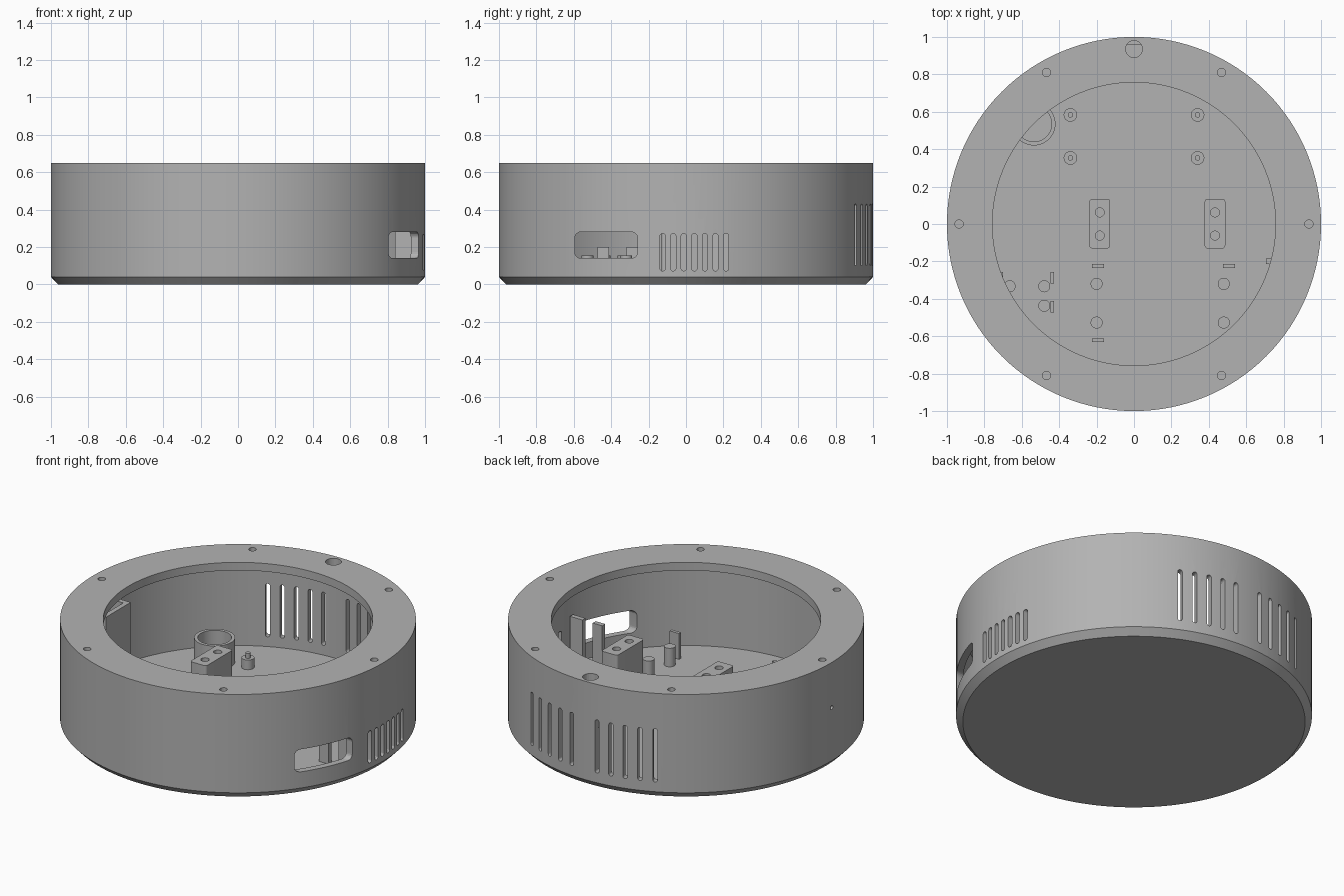
import bpy, bmesh, math
from mathutils import Matrix, Vector

if "Cube" in bpy.data.objects:
    bpy.data.objects.remove(bpy.data.objects["Cube"])

grey = bpy.data.materials.new("plain grey")
grey.diffuse_color = (0.45, 0.45, 0.45, 1)
grey.use_nodes = True
grey.node_tree.nodes["Principled BSDF"].inputs["Base Color"].default_value = grey.diffuse_color
FLOOR = 0.04


def finish(name, bm, smooth=True):
    bmesh.ops.recalc_face_normals(bm, faces=bm.faces[:])
    me = bpy.data.meshes.new(name)
    bm.to_mesh(me)
    bm.free()
    ob = bpy.data.objects.new(name, me)
    bpy.context.collection.objects.link(ob)
    me.materials.append(grey)
    if smooth:
        shade(ob)
    return ob


def shade(ob):
    bpy.ops.object.select_all(action='DESELECT')
    ob.select_set(True)
    bpy.context.view_layer.objects.active = ob
    bpy.ops.object.shade_smooth_by_angle(angle=math.radians(30))


def lathe(bm, profile, x=0, y=0, steps=32):
    """Revolve a closed (radius, height) outline about a vertical axis."""
    rings = []
    for r, z in profile:
        if r == 0:
            rings.append([bm.verts.new((x, y, z))] * steps)
        else:
            rings.append([bm.verts.new((x + r * math.cos(t), y + r * math.sin(t), z))
                          for t in (2 * math.pi * i / steps for i in range(steps))])
    for a, b in zip(rings, rings[1:] + rings[:1]):
        if a[0] is a[1] and b[0] is b[1]:
            continue
        for i in range(steps):
            j = (i + 1) % steps
            quad = list(dict.fromkeys((a[i], a[j], b[j], b[i])))
            bm.faces.new(quad)


def prism(bm, w, h, r, depth, mat, corner=6):
    """Rounded rectangle in local xy, extruded from 0 to depth along local z."""
    pts = []
    for k, (sx, sy) in enumerate(((1, 1), (-1, 1), (-1, -1), (1, -1))):
        for i in range(corner + 1):
            t = math.pi / 2 * (k + i / corner)
            p = (sx * (w / 2 - r) + r * math.cos(t), sy * (h / 2 - r) + r * math.sin(t))
            if not pts or math.dist(p, pts[-1]) > 1e-5:
                pts.append(p)
    if math.dist(pts[0], pts[-1]) < 1e-5:
        pts.pop()
    low = [bm.verts.new(mat @ Vector((a, b, 0))) for a, b in pts]
    top = [bm.verts.new(mat @ Vector((a, b, depth))) for a, b in pts]
    bm.faces.new(low[::-1])
    bm.faces.new(top)
    for i in range(len(pts)):
        j = (i + 1) % len(pts)
        bm.faces.new((low[i], low[j], top[j], top[i]))


def outward(angle, origin):
    """Local z points outward at the angle, local y points up."""
    c, s = math.cos(angle), math.sin(angle)
    m = Matrix(((-s, 0, c), (c, 0, s), (0, 1, 0))).to_4x4()
    m.translation = origin
    return m


def block(name, x0, x1, y0, y1, z1, z0=0.02):
    bm = bmesh.new()
    bmesh.ops.create_cube(bm, size=1, matrix=Matrix.Translation(
        ((x0 + x1) / 2, (y0 + y1) / 2, (z0 + z1) / 2)) @ Matrix.Diagonal((x1 - x0, y1 - y0, z1 - z0, 1)))
    return finish(name, bm, False)


def cut(ob, bm):
    cutter = finish(ob.name + "_cutter", bm, False)
    cutter.hide_render = True
    cutter.hide_viewport = True
    mod = ob.modifiers.new("openings", 'BOOLEAN')
    mod.object = cutter
    mod.solver = 'EXACT'
    bpy.context.view_layer.objects.active = ob
    bpy.ops.object.modifier_apply(modifier=mod.name)
    bpy.data.objects.remove(cutter)
    shade(ob)


# Round housing: chamfered base, thin wall and wide top flange
bm = bmesh.new()
lathe(bm, [(0, 0), (0.962, 0), (1, 0.04), (1, 0.65), (0.757, 0.65), (0.757, 0.6),
           (0.96, 0.6), (0.96, FLOOR), (0, FLOOR)], steps=128)
housing = finish("housing", bm)

# Openings in the housing
bm = bmesh.new()
for az in (65, 70, 75, 80, 85, 95, 100, 105, 110, 115):        # rear vents
    a = math.radians(az)
    prism(bm, 0.026, 0.33, 0.0129, 0.2, outward(a, (0.9 * math.cos(a), 0.9 * math.sin(a), 0.265)))
for i in range(7):                                              # side vents
    prism(bm, 0.028, 0.2, 0.0139, 0.2, outward(0, (0.9, -0.125 + 0.0565 * i, 0.172)))
prism(bm, 0.335, 0.14, 0.032, 0.4, outward(0, (0.7, -0.427, 0.21)))   # port window
prism(bm, 0.024, 0.024, 0.0119, 0.15, outward(math.pi, (-0.9, 0, 0.37)))  # pin hole
for k in range(6):                                              # screw holes
    a = k * math.pi / 3
    prism(bm, 0.044, 0.044, 0.0219, 0.12,
          Matrix.Translation((0.935 * math.cos(a), 0.935 * math.sin(a), 0.57)))
prism(bm, 0.09, 0.09, 0.0449, 0.12, Matrix.Translation((0, 0.935, 0.58)))  # cable hole
cut(housing, bm)

# Mounting blocks with two screw holes each
for side, x in (("left", -0.183), ("right", 0.433)):
    bm = bmesh.new()
    prism(bm, 0.11, 0.265, 0.015, 0.355, Matrix.Translation((x, 0.002, 0.02)), 4)
    blk = finish(side + "_mounting_block", bm)
    bm = bmesh.new()
    for y in (-0.062, 0.062):
        prism(bm, 0.048, 0.048, 0.0239, 0.3, Matrix.Translation((x, y, 0.2)))
    cut(blk, bm)

# Cup ring on the floor
bm = bmesh.new()
lathe(bm, [(0.115, 0.02), (0.115, 0.19), (0.095, 0.19), (0.095, 0.02)], -0.535, 0.535, 48)
finish("cup_ring", bm)

# Standoffs with locating pins
for x in (-0.34, 0.34):
    for y in (0.353, 0.583):
        bm = bmesh.new()
        lathe(bm, [(0, 0.02), (0.036, 0.02), (0.036, 0.1), (0.014, 0.1), (0.014, 0.13), (0, 0.13)], x, y)
        finish("pin_standoff", bm)

# Plain board posts
for xs, ys in (((-0.2, 0.48), (-0.32, -0.527)), ((-0.48, -0.665), (-0.333, -0.437))):
    for x in xs:
        for y in ys:
            bm = bmesh.new()
            lathe(bm, [(0, 0.02), (0.032, 0.02), (0.032, 0.155), (0, 0.155)], x, y)
            finish("board_post", bm)

# Upright board clips
for x in (-0.192, 0.508):
    for y in (-0.225, -0.622):
        block("board_clip", x - 0.032, x + 0.032, y - 0.01, y + 0.01, 0.2)
for x in (-0.437, -0.711):
    for y in (-0.287, -0.442):
        block("side_clip", x - 0.01, x + 0.01, y - 0.03, y + 0.03, 0.2)

# Tall port stops behind the window
block("port_stop", 0.705, 0.77, -0.215, -0.185, 0.35)
block("port_stop", 0.84, 0.925, -0.215, -0.185, 0.35)

# Open-topped holder against the left wall
block("holder_front", -0.85, -0.82, -0.12, 0.12, 0.49)
for s in (-1, 1):
    y0, y1 = sorted((s * 0.12, s * 0.09))
    block("holder_side", -0.97, -0.845, y0, y1, 0.49)
